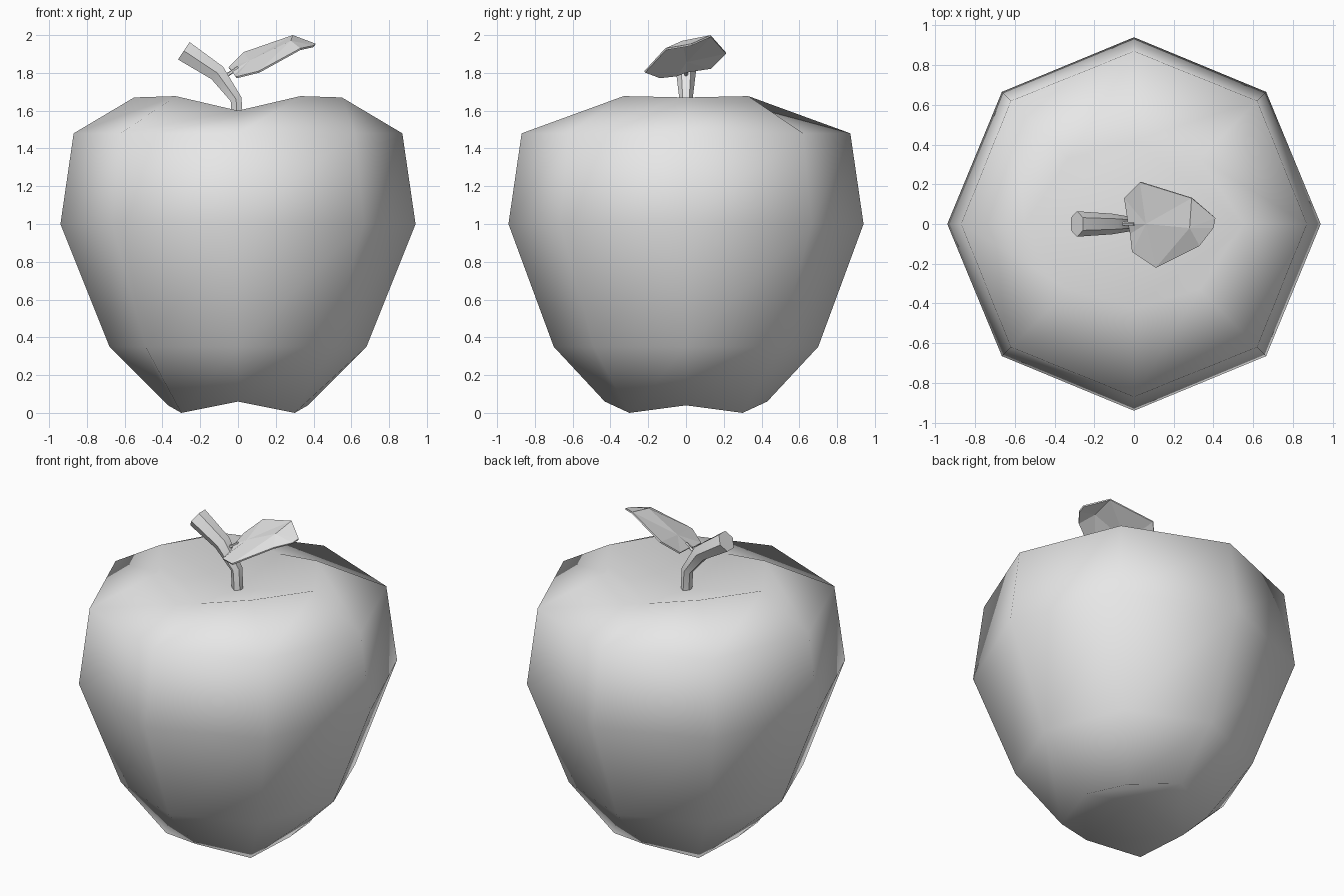
import bpy, bmesh, math
from mathutils import Vector

cube = bpy.data.objects.get("Cube")
if cube:
    bpy.data.objects.remove(cube, do_unlink=True)

grey = bpy.data.materials.new("plain_grey")
grey.use_nodes = True
grey.diffuse_color = (0.8, 0.8, 0.8, 1)
grey.node_tree.nodes["Principled BSDF"].inputs["Base Color"].default_value = (0.8, 0.8, 0.8, 1)


def finish(name, bm, smooth=True):
    """Turn a bmesh into a named, coloured object."""
    bmesh.ops.recalc_face_normals(bm, faces=bm.faces[:])
    for f in bm.faces:
        f.smooth = smooth
    mesh = bpy.data.meshes.new(name)
    bm.to_mesh(mesh)
    bm.free()
    mesh.materials.append(grey)
    obj = bpy.data.objects.new(name, mesh)
    bpy.context.collection.objects.link(obj)
    return obj


def bridge(bm, a, b):
    n = len(a)
    for i in range(n):
        j = (i + 1) % n
        bm.faces.new((a[i], a[j], b[j], b[i]))


def tube(name, path, sides):
    """Tapered tube in the xz plane; path holds (x, z, radius)."""
    bm = bmesh.new()
    pts = [Vector((x, 0, z)) for x, z, r in path]
    rings = []
    for i, p in enumerate(pts):
        along = (pts[min(i + 1, len(pts) - 1)] - pts[max(i - 1, 0)]).normalized()
        across = along.cross(Vector((0, 1, 0)))
        r = path[i][2]
        ring = []
        for k in range(sides):
            a = math.tau * k / sides
            ring.append(bm.verts.new(p + r * (math.cos(a) * Vector((0, 1, 0)) + math.sin(a) * across)))
        rings.append(ring)
    for a, b in zip(rings, rings[1:]):
        bridge(bm, a, b)
    bm.faces.new(rings[0])
    bm.faces.new(rings[-1])
    return finish(name, bm)


# Fruit body: eight-sided rings, each (reach, height) for x axis, y axis, diagonal
ring_shapes = [
    ((0.37, 0.04), (0.43, 0.06), (0.30, 0.0)),
    ((0.68, 0.35), (0.70, 0.35), (0.49, 0.35)),
    ((0.94, 1.0), (0.94, 1.0), (0.665, 1.0)),
    ((0.87, 1.48), (0.87, 1.48), (0.62, 1.48)),
    ((0.55, 1.67), (0.42, 1.60), (0.33, 1.677)),
]
directions = [(1, 0), (1, 1), (0, 1), (-1, 1), (-1, 0), (-1, -1), (0, -1), (1, -1)]
bm = bmesh.new()
rings = []
for on_x, on_y, diagonal in ring_shapes:
    ring = []
    for dx, dy in directions:
        reach, z = diagonal if dx and dy else (on_x if dx else on_y)
        ring.append(bm.verts.new((dx * reach, dy * reach, z)))
    rings.append(ring)
for a, b in zip(rings, rings[1:]):
    bridge(bm, a, b)
# Hollows at the crown and the base
for ring, z in ((rings[0], 0.13), (rings[-1], 1.53)):
    centre = bm.verts.new((0, 0, z))
    for i in range(0, 8, 2):
        a, corner, b = ring[i], ring[i + 1], ring[(i + 2) % 8]
        bm.faces.new((a, corner, b))
        bm.faces.new((centre, a, b))
finish("fruit_body", bm)

# Stem with a bend, and the small leaf stalk
stem = tube("stem", [(0, 1.48, 0.033), (-0.01, 1.66, 0.035),
                     (-0.11, 1.80, 0.052), (-0.287, 1.917, 0.064)], 6)
stalk = tube("leaf_stalk", [(-0.08, 1.775, 0.012), (-0.04, 1.80, 0.01), (0.0, 1.83, 0.008)], 5)
for obj in (stem, stalk):
    bpy.ops.object.select_all(action="DESELECT")
    obj.select_set(True)
    bpy.context.view_layer.objects.active = obj
    bpy.ops.object.shade_smooth_by_angle(angle=math.radians(50))

# Leaf: outline around two midrib points
outline = [(-0.03, 0, 1.81), (-0.02, -0.05, 1.79), (-0.01, -0.14, 1.78), (0.11, -0.22, 1.81),
           (0.33, -0.11, 1.93), (0.40, -0.02, 1.945), (0.41, 0.03, 1.955),
           (0.29, 0.13, 2.0), (0.03, 0.21, 1.91), (-0.05, 0.13, 1.83)]
bm = bmesh.new()
edge = [bm.verts.new(p) for p in outline]
inner = bm.verts.new((0.06, 0, 1.865))
outer = bm.verts.new((0.28, -0.02, 1.97))
for i in range(len(edge)):
    mid = outer if 3 <= i < 8 and i != 7 else inner
    bm.faces.new((edge[i], edge[(i + 1) % len(edge)], mid))
bm.faces.new((edge[3], outer, inner))
bm.faces.new((outer, edge[7], inner))
leaf = finish("leaf", bm, False)
thick = leaf.modifiers.new("thickness", "SOLIDIFY")
thick.thickness = 0.01
